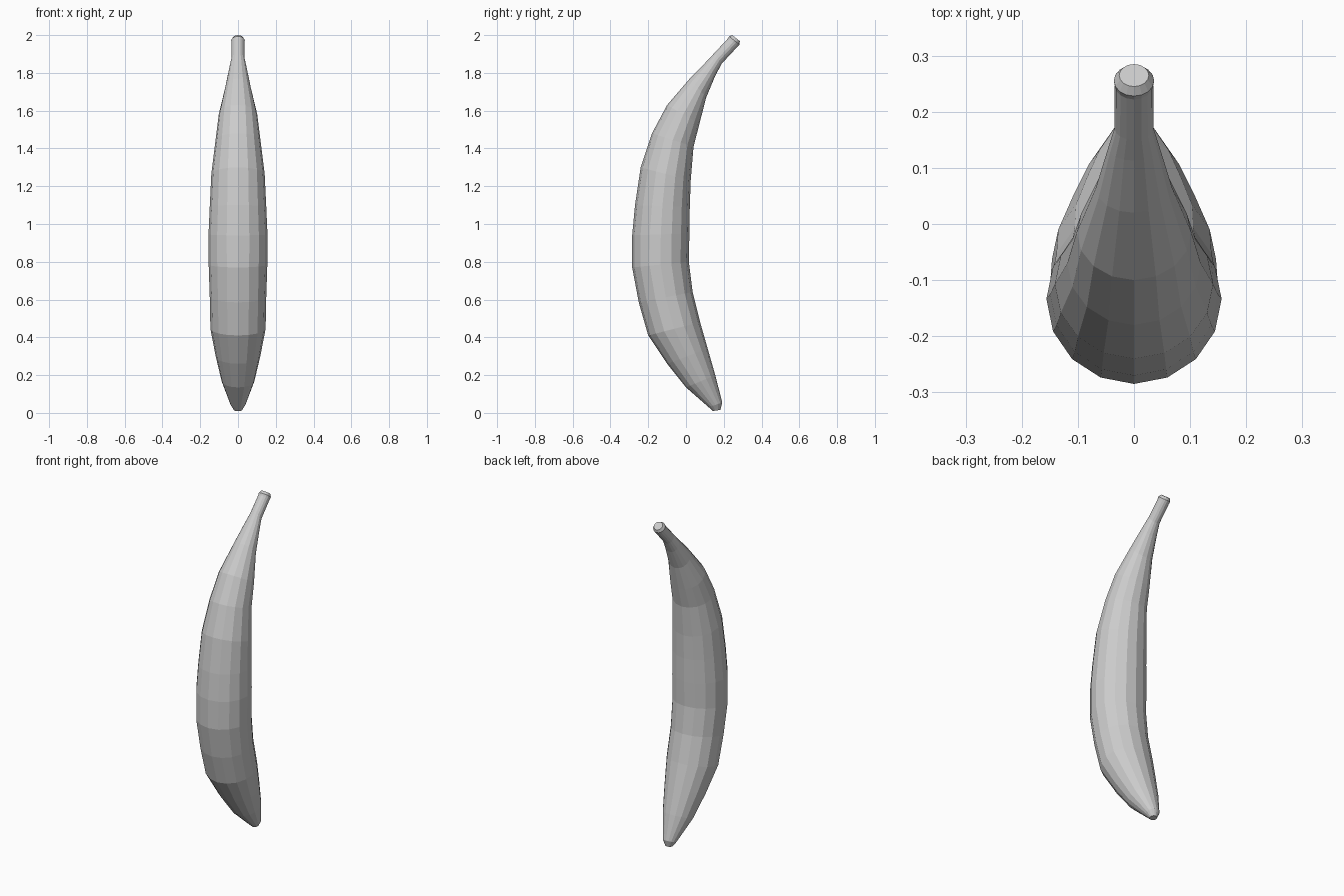
import bpy, bmesh, math
from mathutils import Vector

if "Cube" in bpy.data.objects:
    bpy.data.objects.remove(bpy.data.objects["Cube"])

SIDES = 16

# Each cross-section: outer-curve point (y, z) and inner-curve point (y, z)
SECTIONS = [
    (.143, .010, .182, .016),   # blunt bottom tip
    (.120, .030, .192, .055),
    (.000, .135, .155, .200),
    (-.10, .260, .115, .340),
    (-.20, .410, .075, .480),
    (-.25, .585, .035, .640),
    (-.285, .770, .015, .800),
    (-.285, .940, .018, .950),
    (-.27, 1.10, .020, 1.09),
    (-.24, 1.30, .025, 1.23),
    (-.18, 1.48, .040, 1.41),
    (-.10, 1.63, .071, 1.53),
    (.020, 1.77, .107, 1.67),
    (.113, 1.865, .155, 1.785),
    (.150, 1.905, .190, 1.850),  # stem begins
    (.222, 1.982, .272, 1.938),
    (.228, 1.993, .283, 1.950),
    (.245, 2.000, .285, 1.968),  # stem end
]

# Loft rings along the curved fruit
bm = bmesh.new()
rings = []
for oy, oz, iy, iz in SECTIONS:
    outer, inner = Vector((0, oy, oz)), Vector((0, iy, iz))
    centre, half = (outer + inner) / 2, (inner - outer) / 2
    width = half.length * 1.03
    ring = []
    for k in range(SIDES):
        a = 2 * math.pi * k / SIDES
        ring.append(bm.verts.new(centre + half * math.cos(a)
                                 + Vector((width * math.sin(a), 0, 0))))
    rings.append(ring)

for a, b in zip(rings, rings[1:]):
    for k in range(SIDES):
        n = (k + 1) % SIDES
        bm.faces.new((a[k], a[n], b[n], b[k]))

# Close both ends
bm.faces.new(rings[0])
bm.faces.new(rings[-1])
bmesh.ops.recalc_face_normals(bm, faces=bm.faces)

mesh = bpy.data.meshes.new("banana")
bm.to_mesh(mesh)
bm.free()
bpy.context.collection.objects.link(bpy.data.objects.new("banana", mesh))
